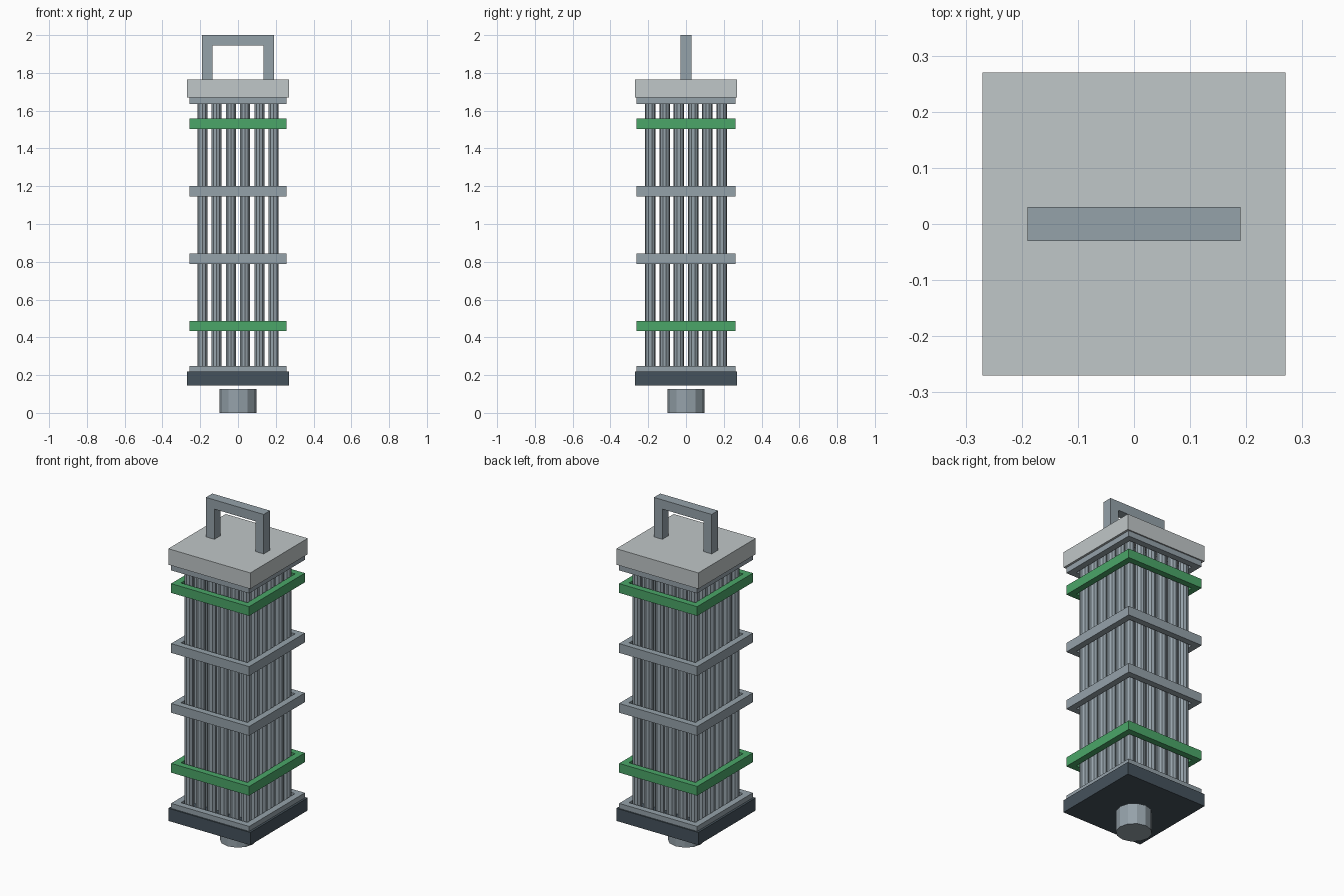
import bpy, math

if "Cube" in bpy.data.objects:
    bpy.data.objects.remove(bpy.data.objects["Cube"])


def material(name, rgb):
    m = bpy.data.materials.new(name)
    m.diffuse_color = (*rgb, 1)
    m.use_nodes = True
    m.node_tree.nodes["Principled BSDF"].inputs["Base Color"].default_value = m.diffuse_color
    return m


STEEL = material("steel grey", (0.30, 0.36, 0.40))
LIGHT = material("light grey", (0.53, 0.57, 0.58))
DARK = material("dark slate", (0.06, 0.085, 0.107))
GREEN = material("green", (0.07, 0.38, 0.14))


def box(name, x, y, z, mat):
    """Box from (min, max) pairs."""
    bpy.ops.mesh.primitive_cube_add(
        size=1, location=[(a + b) / 2 for a, b in (x, y, z)])
    o = bpy.context.object
    o.name = name
    o.scale = [b - a for a, b in (x, y, z)]
    bpy.ops.object.transform_apply(location=False, rotation=False, scale=True)
    o.data.materials.append(mat)
    return o


def cylinder(name, x, y, z, radius, sides, mat):
    bpy.ops.mesh.primitive_cylinder_add(
        vertices=sides, radius=radius, depth=z[1] - z[0],
        location=(x, y, (z[0] + z[1]) / 2))
    o = bpy.context.object
    o.name = name
    o.data.materials.append(mat)
    return o


# Bottom nozzle and base plate
cylinder("bottom_nozzle", 0, 0, (0, 0.126), 0.098, 12, STEEL)
box("base_plate", (-0.27, 0.27), (-0.27, 0.27), (0.145, 0.22), DARK)

# Six by six bundle of rods
for i in range(6):
    for j in range(6):
        cylinder("rod", (i - 2.5) * 0.0755, (j - 2.5) * 0.0755,
                 (0.2, 1.69), 0.028, 10, STEEL)

# Spacer frames, each of four bars round the bundle
X, Y, T, H = 0.257, 0.262, 0.038, 0.0275
for zc, mat in ((0.222, STEEL), (0.46, GREEN), (0.817, STEEL),
                (1.173, STEEL), (1.53, GREEN), (1.664, STEEL)):
    z = (zc - H, zc + H)
    for s in (-1, 1):
        box("frame_long_bar", (-X, X), sorted((s * Y, s * (Y - T))), z, mat)
        box("frame_side_bar", sorted((s * X, s * (X - T))),
            (-Y + T, Y - T), z, mat)

# Top plate
box("top_plate", (-0.27, 0.27), (-0.27, 0.27), (1.67, 1.765), LIGHT)

# Lifting handle
for s in (-1, 1):
    box("handle_post", sorted((s * 0.19, s * 0.135)), (-0.03, 0.03),
        (1.76, 1.945), STEEL)
box("handle_bar", (-0.19, 0.19), (-0.03, 0.03), (1.945, 2.0), STEEL)
